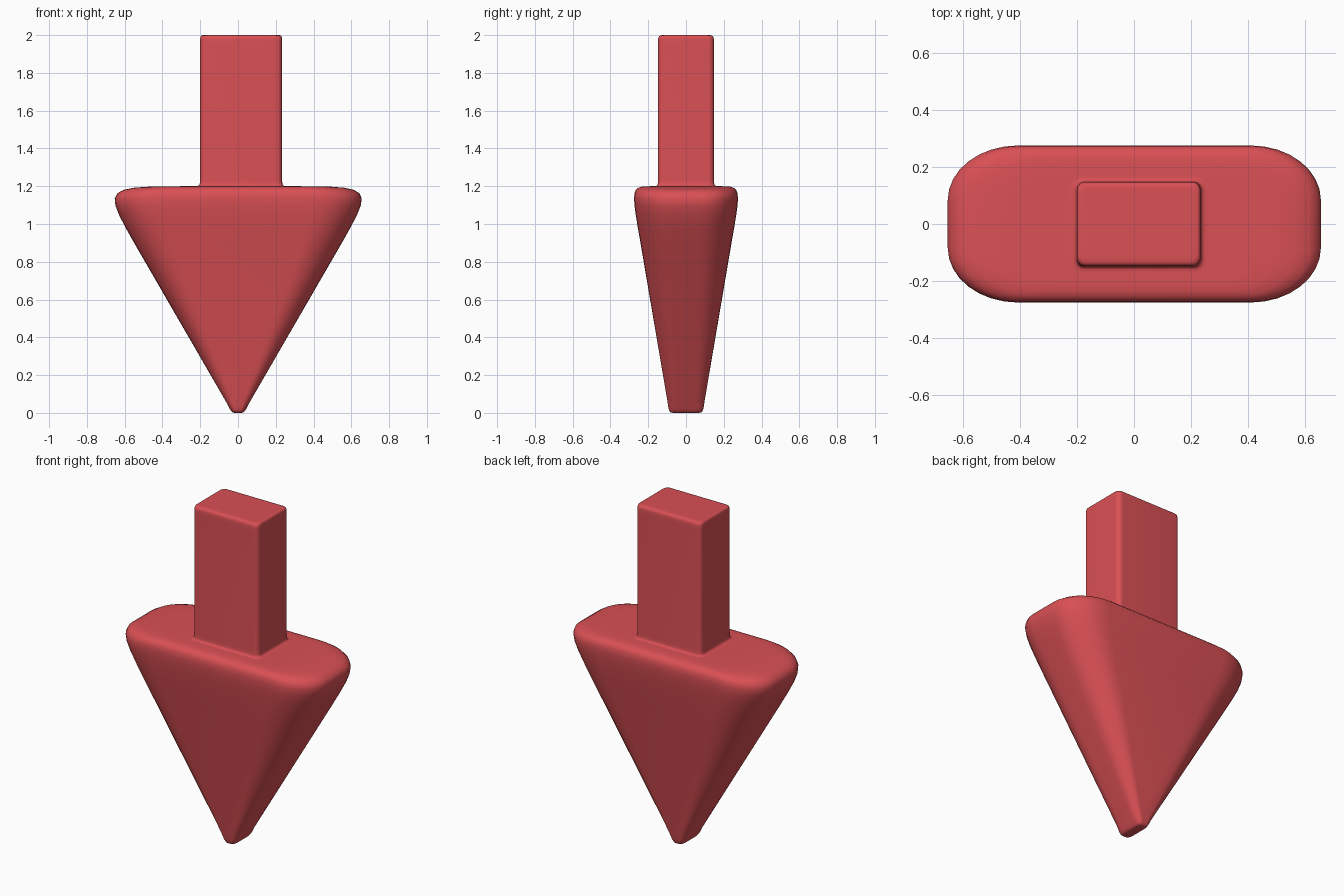
import bpy, bmesh, math
from mathutils import Vector

if "Cube" in bpy.data.objects:
    bpy.data.objects.remove(bpy.data.objects["Cube"])

CORNER_SEG = 8   # steps per rounded corner of a cross-section
BEND_SEG = 10    # steps per rounded bend of the profile


def ring(bm, z, cx, hx, hy, rx, ry):
    """Rectangle with elliptical corners at height z."""
    verts = []
    for k, (sx, sy) in enumerate([(1, 1), (-1, 1), (-1, -1), (1, -1)]):
        for i in range(CORNER_SEG + 1):
            a = math.radians(90 * (k + i / CORNER_SEG))
            verts.append(bm.verts.new((cx + sx * (hx - rx) + rx * math.cos(a),
                                       sy * (hy - ry) + ry * math.sin(a), z)))
    return verts


def bend(start, corner, end):
    """Sections easing round a profile corner."""
    a, c, b = (Vector(p) for p in (start, corner, end))
    for i in range(BEND_SEG + 1):
        t = i / BEND_SEG
        yield a * (1 - t) ** 3 + c * 3 * t * (1 - t) + b * t ** 3


def loft(name, bends, mat):
    bm = bmesh.new()
    sections = []
    for triple in bends:
        for s in bend(*triple):
            if not sections or (s - sections[-1]).length > 1e-5:
                sections.append(s)
    rings = [ring(bm, *s) for s in sections]
    n = len(rings[0])
    for a, b in zip(rings, rings[1:]):
        for i in range(n):
            j = (i + 1) % n
            bm.faces.new((a[i], a[j], b[j], b[i]))
    bm.faces.new(rings[0][::-1])
    bm.faces.new(rings[-1])
    me = bpy.data.meshes.new(name)
    bm.to_mesh(me)
    bm.free()
    me.materials.append(mat)
    ob = bpy.data.objects.new(name, me)
    bpy.context.collection.objects.link(ob)
    bpy.context.view_layer.objects.active = ob
    ob.select_set(True)
    bpy.ops.object.shade_smooth_by_angle(angle=math.radians(50))
    return ob


red = bpy.data.materials.new("red")
red.diffuse_color = (0.7, 0.08, 0.09, 1)
red.use_nodes = True
red.node_tree.nodes["Principled BSDF"].inputs["Base Color"].default_value = red.diffuse_color

C = 0.0165  # the shaft sits slightly right of centre
# z, centre x, half width, half depth, corner radius x, corner radius y
collar = (1.2, C, 0.26, 0.178, 0.05, 0.05)
loft("down_arrow", [
    # rounded chisel tip
    ((0, 0, 0.01, 0.05, 0.008, 0.03), (0, 0, 0.033, 0.09, 0.02, 0.04),
     (0.06, 0, 0.064, 0.098, 0.036, 0.05)),
    # soft shoulder above the flaring flanks
    ((0.9, 0, 0.55, 0.241, 0.208, 0.17), (1.2, 0, 0.72, 0.294, 0.275, 0.21), collar),
    # fillet into the shaft
    (collar, (1.2, C, 0.218, 0.149, 0.028, 0.03), (1.24, C, 0.217, 0.148, 0.028, 0.03)),
    # softened shaft end
    ((1.95, C, 0.217, 0.148, 0.028, 0.03), (2, C, 0.217, 0.148, 0.028, 0.03),
     (2, C, 0.19, 0.105, 0.024, 0.028)),
], red)
